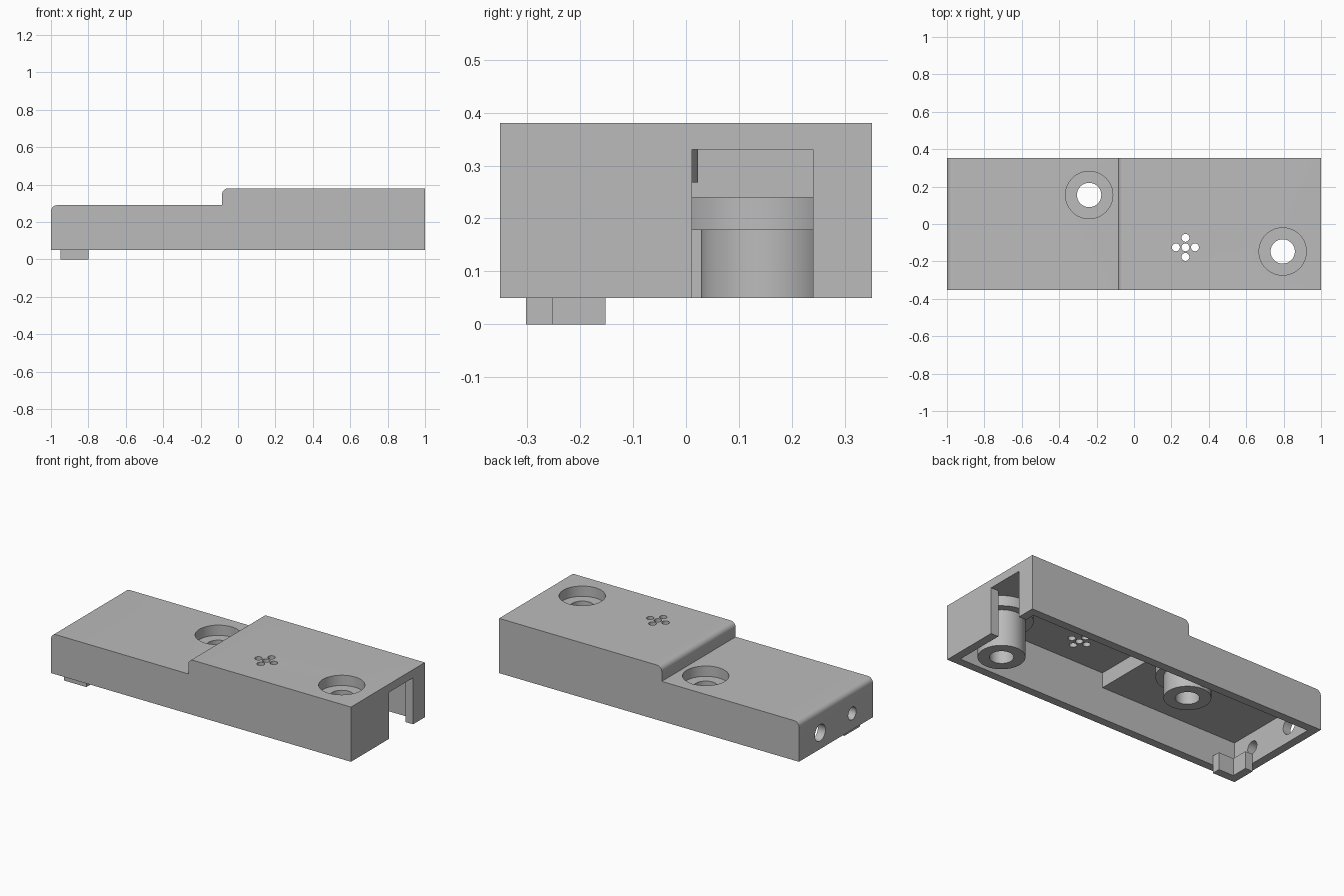
import bpy, bmesh, math

cube = bpy.data.objects.get("Cube")
if cube:
    bpy.data.objects.remove(cube, do_unlink=True)

grey = bpy.data.materials.new("plain grey")
grey.use_nodes = True
grey.diffuse_color = (0.5, 0.5, 0.5, 1)
grey.node_tree.nodes["Principled BSDF"].inputs["Base Color"].default_value = (0.5, 0.5, 0.5, 1)

HALF_Y, BASE, WALL = 0.352, 0.05, 0.05
LOW, HIGH, STEP_X, ROUND = 0.29, 0.38, -0.085, 0.032


def finish(name, bm):
    bmesh.ops.recalc_face_normals(bm, faces=bm.faces[:])
    mesh = bpy.data.meshes.new(name)
    bm.to_mesh(mesh)
    bm.free()
    mesh.materials.append(grey)
    obj = bpy.data.objects.new(name, mesh)
    bpy.context.collection.objects.link(obj)
    return obj


def prism(name, points, axis, lo, hi):
    """Extrude a closed outline along y (points are x, z) or z (points are x, y)."""
    bm = bmesh.new()
    place = (lambda p: (p[0], lo, p[1])) if axis == "y" else (lambda p: (p[0], p[1], lo))
    face = bm.faces.new([bm.verts.new(place(p)) for p in points])
    ext = bmesh.ops.extrude_face_region(bm, geom=[face])
    shift = (0, hi - lo, 0) if axis == "y" else (0, 0, hi - lo)
    bmesh.ops.translate(bm, vec=shift, verts=[v for v in ext["geom"] if isinstance(v, bmesh.types.BMVert)])
    return finish(name, bm)


def box(name, x0, x1, y0, y1, z0, z1):
    return prism(name, [(x0, y0), (x1, y0), (x1, y1), (x0, y1)], "z", z0, z1)


def disc(name, x, y, r, z0, z1):
    ring = [i * math.tau / 64 for i in range(64)]
    return prism(name, [(x + r * math.cos(a), y + r * math.sin(a)) for a in ring], "z", z0, z1)


def corner(x, z):
    """Rounded upper left corner of the side outline."""
    arc = [math.pi - i * math.pi / 16 for i in range(9)]
    return [(x + ROUND + ROUND * math.cos(a), z - ROUND + ROUND * math.sin(a)) for a in arc]


def combine(target, tool, operation):
    mod = target.modifiers.new("combine", "BOOLEAN")
    mod.object, mod.operation, mod.solver = tool, operation, "EXACT"
    bpy.context.view_layer.objects.active = target
    bpy.ops.object.modifier_apply(modifier=mod.name)
    bpy.data.objects.remove(tool, do_unlink=True)


def cut(tool):
    combine(housing, tool, "DIFFERENCE")


# Stepped shell, open underneath
outline = [(-1, BASE)] + corner(-1, LOW) + [(STEP_X, LOW)] + corner(STEP_X, HIGH) + [(1, HIGH), (1, BASE)]
housing = prism("housing", outline, "y", -HALF_Y, HALF_Y)
inner_step = STEP_X + WALL
cavity = [(-1 + WALL, 0), (-1 + WALL, LOW - WALL), (inner_step, LOW - WALL),
          (inner_step, HIGH - WALL), (1 - WALL, HIGH - WALL), (1 - WALL, 0)]
cut(prism("cavity", cavity, "y", WALL - HALF_Y, HALF_Y - WALL))

# Slot in the +x end wall
cut(box("slot", 0.92, 1.1, 0.011, 0.24, 0, HIGH - WALL))

# Screw posts with countersunk cups
for x, y, top in ((-0.24, 0.155, LOW), (0.795, -0.147, HIGH)):
    combine(housing, disc("cup", x, y, 0.17, top - 0.112, top - 0.02), "UNION")
    combine(housing, disc("post", x, y, 0.127, BASE, top - 0.09), "UNION")
    cut(disc("recess", x, y, 0.1265, top - 0.062, top + 0.1))
    cut(disc("bore", x, y, 0.065, 0, top))

# Cross of vent holes
for dx, dy in ((0, 0), (1, 0), (-1, 0), (0, 1), (0, -1)):
    cut(disc("vent", 0.275 + dx * 0.051, -0.125 + dy * 0.051, 0.021, 0.3, 0.5))

# Two round holes through the -x end wall
for y, r in ((0.15, 0.05), (-0.155, 0.038)):
    ring = [i * math.tau / 64 for i in range(64)]
    tool = disc("end_hole", 0, 0, r, -0.08, 0.08)
    for v in tool.data.vertices:
        a, b, c = v.co
        v.co = (c - 0.98, b + y, 0.148 - a)
    cut(tool)

# L-shaped locating foot
x0, y0 = -1 + WALL, WALL - HALF_Y
ell = [(x0, y0), (x0 + 0.15, y0), (x0 + 0.15, y0 + WALL), (x0 + WALL, y0 + WALL),
       (x0 + WALL, y0 + 0.15), (x0, y0 + 0.15)]
prism("locating_foot", ell, "z", 0, 0.105)

# Smooth round walls, crisp edges
bpy.ops.object.select_all(action="DESELECT")
housing.select_set(True)
bpy.context.view_layer.objects.active = housing
bpy.ops.object.shade_smooth_by_angle(angle=math.radians(30))
